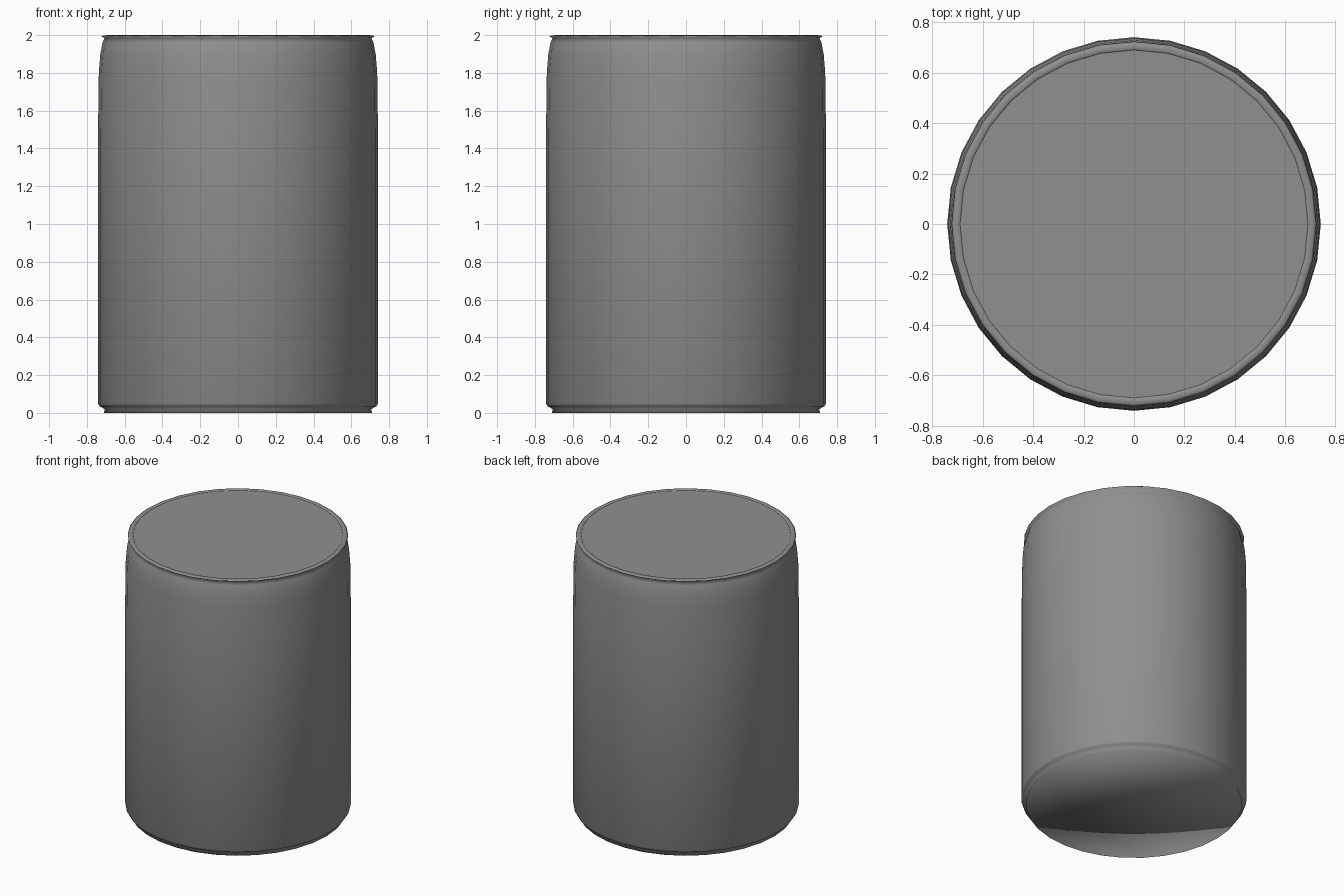
import bpy, bmesh, math

if "Cube" in bpy.data.objects:
    bpy.data.objects.remove(bpy.data.objects["Cube"])

SIDES = 32

# Dark grey
grey = bpy.data.materials.new("dark_grey")
grey.diffuse_color = (0.28, 0.28, 0.28, 1)
grey.use_nodes = True
grey.node_tree.nodes["Principled BSDF"].inputs["Base Color"].default_value = grey.diffuse_color


def lathe(name, profile, sharp_radius):
    """Spin a (radius, z) profile round z; zero radius becomes a single pole."""
    bm = bmesh.new()
    rings = []
    for r, z in profile:
        if r == 0:
            rings.append([bm.verts.new((0, 0, z))] * SIDES)
        else:
            rings.append([bm.verts.new((r * math.cos(2 * math.pi * i / SIDES),
                                        r * math.sin(2 * math.pi * i / SIDES), z))
                          for i in range(SIDES)])
    for a, b in zip(rings, rings[1:]):
        for i in range(SIDES):
            j = (i + 1) % SIDES
            quad = [a[i], a[j], b[j], b[i]]
            bm.faces.new(list(dict.fromkeys(quad))).smooth = True
    bmesh.ops.recalc_face_normals(bm, faces=bm.faces)
    # Keep only the crease round the lid sharp
    for e in bm.edges:
        if all(abs(v.co.xy.length - sharp_radius) < 1e-4 for v in e.verts):
            e.smooth = False
    mesh = bpy.data.meshes.new(name)
    bm.to_mesh(mesh)
    bm.free()
    mesh.materials.append(grey)
    obj = bpy.data.objects.new(name, mesh)
    bpy.context.collection.objects.link(obj)
    return obj


# Closed canister: flat foot, straight wall, rounded shoulder, thin lip and lid
lathe("canister", [
    (0, 0), (0.71, 0), (0.705, 0.02),
    (0.733, 0.035), (0.741, 0.05),
    (0.741, 1.5), (0.737, 1.8), (0.729, 1.9), (0.717, 1.96), (0.706, 1.986),
    (0.724, 1.992), (0.716, 1.997),
    (0.695, 2.0), (0.69, 1.995), (0, 1.995),
], sharp_radius=0.69)
